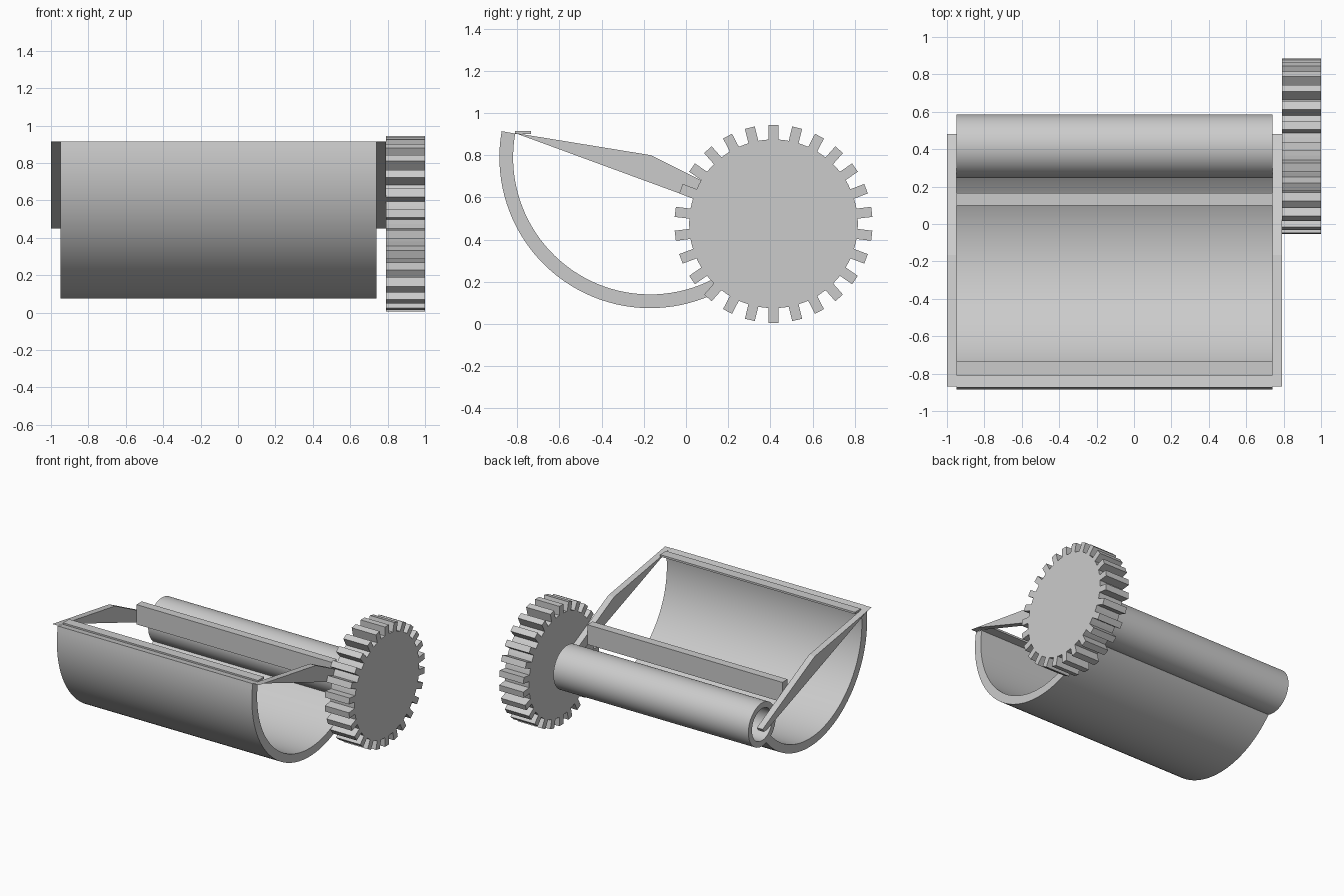
import bpy
import bmesh
from math import sin, cos, asin, pi, radians

cube = bpy.data.objects.get("Cube")
if cube:
    bpy.data.objects.remove(cube, do_unlink=True)

grey = bpy.data.materials.new("light_grey")
grey.use_nodes = True
grey.diffuse_color = (0.6, 0.6, 0.6, 1)
grey.node_tree.nodes["Principled BSDF"].inputs["Base Color"].default_value = (0.6, 0.6, 0.6, 1)

LEFT, RIGHT = 0.74, -0.95          # ends of the trough and roller
ARM = 0.05                         # arm thickness
AXIS = (0.415, 0.475)              # roller and gear axis (y, z)
TROUGH = (-0.17, 0.79)             # centre of the trough arc (y, z)


def finish(name, bm, smooth=False):
    bmesh.ops.recalc_face_normals(bm, faces=bm.faces)
    mesh = bpy.data.meshes.new(name)
    bm.to_mesh(mesh)
    bm.free()
    mesh.materials.append(grey)
    obj = bpy.data.objects.new(name, mesh)
    bpy.context.collection.objects.link(obj)
    if smooth:
        bpy.ops.object.select_all(action='DESELECT')
        obj.select_set(True)
        bpy.context.view_layer.objects.active = obj
        bpy.ops.object.shade_smooth_by_angle(angle=radians(25))
    return obj


def extrude(bm, faces, depth):
    """Turn flat faces into a solid running along +x."""
    new = bmesh.ops.extrude_face_region(bm, geom=faces, use_keep_orig=True)["geom"]
    verts = [v for v in new if isinstance(v, bmesh.types.BMVert)]
    bmesh.ops.translate(bm, verts=verts, vec=(depth, 0, 0))


def prism(name, outline, x0, x1):
    """Solid with a (y, z) outline between x0 and x1."""
    bm = bmesh.new()
    face = bm.faces.new([bm.verts.new((x0, y, z)) for y, z in outline])
    extrude(bm, [face], x1 - x0)
    return finish(name, bm)


def shell(name, centre, outer, inner, start, end, steps):
    """Curved wall between two radii; a full turn makes a tube."""
    bm = bmesh.new()
    closed = abs(end - start) >= 360
    rows = []
    for i in range(steps if closed else steps + 1):
        a = radians(start + (end - start) * i / steps)
        rows.append([bm.verts.new((RIGHT, centre[0] + r * cos(a), centre[1] + r * sin(a)))
                     for r in (outer, inner)])
    pairs = list(zip(rows, rows[1:]))
    if closed:
        pairs.append((rows[-1], rows[0]))
    faces = [bm.faces.new((a[0], b[0], b[1], a[1])) for a, b in pairs]
    extrude(bm, faces, LEFT - RIGHT)
    return finish(name, bm, smooth=True)


def box_outline(y0, y1, z0, z1):
    return [(y0, z0), (y1, z0), (y1, z1), (y0, z1)]


# Curved trough and hollow roller
shell("trough", TROUGH, 0.715, 0.65, 170, 319, 48)
shell("roller_tube", AXIS, 0.17, 0.125, 0, 360, 64)

# Tapered side arms
arm = [(-0.87, 0.915), (-0.165, 0.80), (0.42, 0.505), (0.48, 0.475),
       (0.465, 0.45), (0.43, 0.45), (-0.81, 0.905)]
prism("right_arm", arm, RIGHT - ARM, RIGHT)
prism("left_arm", arm, LEFT, LEFT + ARM)

# Cross bar and rim strip between the arms
prism("cross_bar", box_outline(0.10, 0.165, 0.555, 0.71), RIGHT, LEFT)
prism("rim_strip", box_outline(-0.81, -0.735, 0.90, 0.915), RIGHT, LEFT)

# Gear with straight-sided teeth
teeth, root, tip, half = 26, 0.40, 0.47, 0.024
outline = []
for i in range(teeth):
    a = pi / 2 + 2 * pi * i / teeth
    points = [(root, -asin(half / root)), (tip, -asin(half / tip)),
              (tip, asin(half / tip)), (root, asin(half / root)),
              (root, pi / teeth)]
    outline += [(AXIS[0] + r * cos(a + d), AXIS[1] + r * sin(a + d)) for r, d in points]
prism("gear", outline, LEFT + ARM, 1.0)
